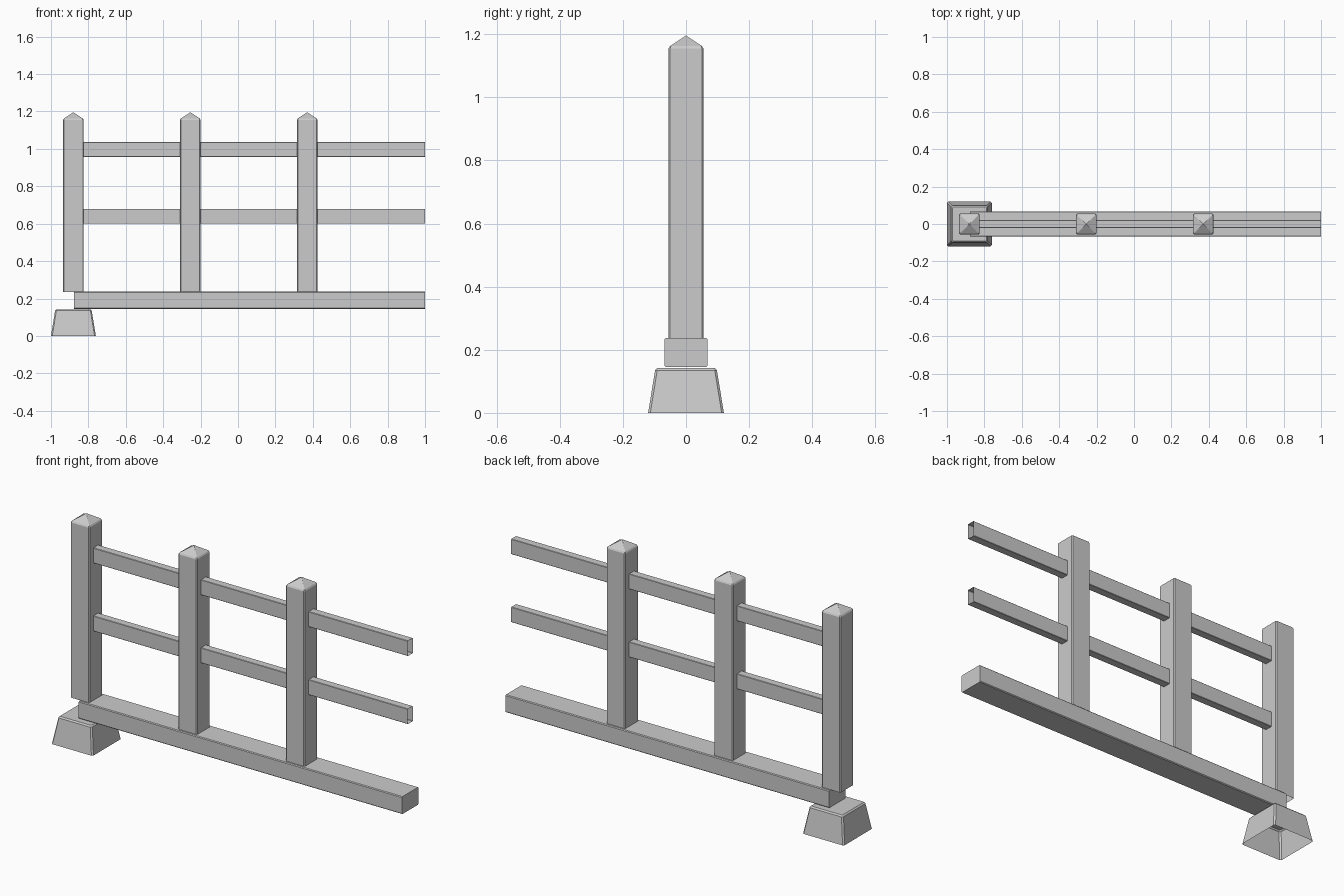
import bpy, bmesh
from mathutils import Vector

if "Cube" in bpy.data.objects:
    bpy.data.objects.remove(bpy.data.objects["Cube"])


def ring(hx, hy, c, z):
    """Rectangle with chamfered corners at height z."""
    return [Vector((x, y, z)) for x, y in (
        (hx - c, -hy), (hx, -hy + c), (hx, hy - c), (hx - c, hy),
        (-hx + c, hy), (-hx, hy - c), (-hx, -hy + c), (-hx + c, -hy))]


def loft(name, rings, loc, start=False, end=False, tip=None, along_x=False):
    bm = bmesh.new()
    rows = [[bm.verts.new((p.z, p.x, p.y) if along_x else p) for p in r] for r in rings]
    n = len(rows[0])
    for a, b in zip(rows, rows[1:]):
        for i in range(n):
            j = (i + 1) % n
            bm.faces.new((a[i], a[j], b[j], b[i]))
    if start:
        bm.faces.new(rows[0][::-1])
    if end:
        bm.faces.new(rows[-1])
    if tip is not None:
        t = bm.verts.new((0, 0, tip))
        for i in range(n):
            bm.faces.new((rows[-1][i], rows[-1][(i + 1) % n], t))
    bm.normal_update()
    me = bpy.data.meshes.new(name)
    bm.to_mesh(me)
    bm.free()
    ob = bpy.data.objects.new(name, me)
    ob.location = loc
    bpy.context.collection.objects.link(ob)
    return ob


POSTS = (-0.88, -0.255, 0.37)
HALF = 0.055

# Posts with low pyramid caps
for k, x in enumerate(POSTS):
    loft(f"post_{k + 1}",
         [ring(HALF, HALF, 0.005, 0.236), ring(HALF, HALF, 0.005, 1.155),
          ring(HALF - 0.004, HALF - 0.004, 0.003, 1.162)],
         (x, 0, 0), tip=1.196)

# Bottom beam
loft("bottom_beam",
     [ring(0.068, 0.046, 0.004, -0.877), ring(0.068, 0.046, 0.004, 1.0)],
     (0, 0, 0.191), start=True, end=True, along_x=True)

# Open-ended rails between the posts
for level, z in (("lower", 0.64), ("upper", 0.997)):
    for k, x in enumerate(POSTS):
        x0 = x + HALF - 0.003
        x1 = POSTS[k + 1] - HALF + 0.003 if k < 2 else 1.0
        loft(f"{level}_rail_{k + 1}",
             [ring(0.021, 0.04, 0.002, x0), ring(0.021, 0.04, 0.002, x1)],
             (0, 0, z), along_x=True)

# Tapered foot block, open underneath
loft("foot_block",
     [ring(0.12, 0.12, 0.007, 0), ring(0.098, 0.098, 0.007, 0.135),
      ring(0.091, 0.091, 0.005, 0.142)],
     (-0.88, 0, 0), end=True)
